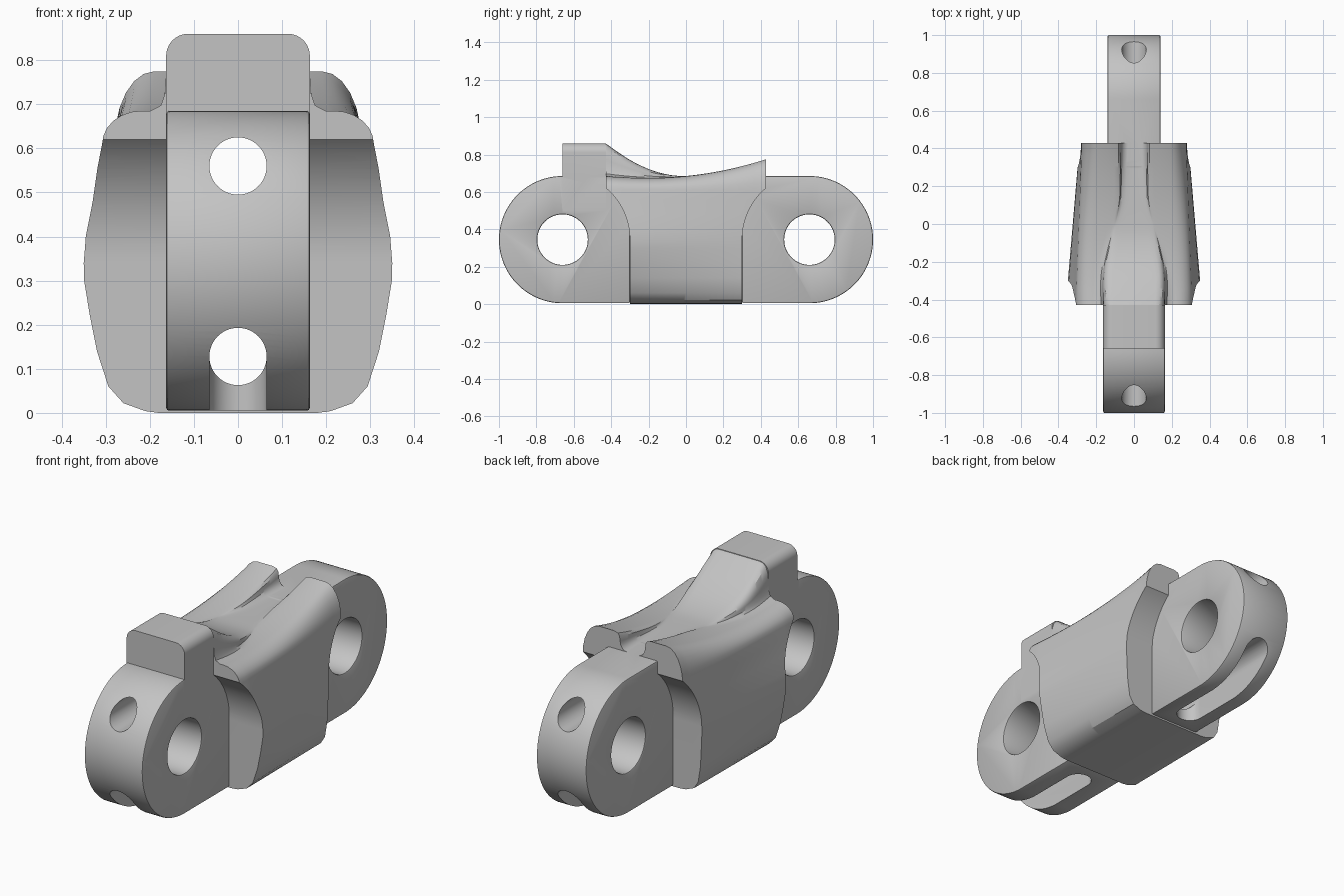
import bpy, bmesh, math

old = bpy.data.objects.get("Cube")
if old:
    bpy.data.objects.remove(old, do_unlink=True)

metal = bpy.data.materials.new("light grey metal")
metal.use_nodes = True
GREY = (0.55, 0.55, 0.55, 1)
metal.diffuse_color = GREY
metal.node_tree.nodes["Principled BSDF"].inputs["Base Color"].default_value = GREY

PIN_Y, PIN_Z, LUG_R = 0.66, 0.345, 0.34


def finish(name, bm):
    bmesh.ops.recalc_face_normals(bm, faces=bm.faces)
    mesh = bpy.data.meshes.new(name)
    bm.to_mesh(mesh)
    bm.free()
    ob = bpy.data.objects.new(name, mesh)
    bpy.context.collection.objects.link(ob)
    mesh.materials.append(metal)
    return ob


def loft(name, rings):
    """Skin a list of equal-length closed rings and cap both ends."""
    bm = bmesh.new()
    rows = [[bm.verts.new(p) for p in ring] for ring in rings]
    n = len(rows[0])
    for a, b in zip(rows, rows[1:]):
        for i in range(n):
            j = (i + 1) % n
            bm.faces.new((a[i], a[j], b[j], b[i]))
    bm.faces.new(rows[0])
    bm.faces.new(rows[-1])
    return finish(name, bm)


def prism_x(name, outline, half):
    return loft(name, [[(x, y, z) for y, z in outline] for x in (-half, half)])


def prism_y(name, outline, y0, y1):
    return loft(name, [[(x, y, z) for x, z in outline] for y in (y0, y1)])


def arc(cx, cy, r, a0, a1, n):
    return [(cx + r * math.cos(math.radians(a0 + (a1 - a0) * i / n)),
             cy + r * math.sin(math.radians(a0 + (a1 - a0) * i / n)))
            for i in range(n + 1)]


def circle(cx, cy, r, n=64):
    return arc(cx, cy, r, 0, 360, n)[:-1]


def apply(ob, mod):
    bpy.context.view_layer.objects.active = ob
    bpy.ops.object.modifier_apply(modifier=mod.name)


def boolean(ob, other, operation):
    mod = ob.modifiers.new("boolean", 'BOOLEAN')
    mod.operation, mod.solver, mod.object = operation, 'EXACT', other
    apply(ob, mod)
    bpy.data.objects.remove(other, do_unlink=True)


def curve_at(points, t):
    """Smooth interpolation through (t, value) points."""
    if t <= points[0][0]:
        return points[0][1]
    for i in range(len(points) - 1):
        (a, va), (b, vb) = points[i], points[i + 1]
        if t <= b:
            p = points[max(i - 1, 0)]
            q = points[min(i + 2, len(points) - 1)]
            ma = (vb - p[1]) / (b - p[0]) * (b - a)
            mb = (q[1] - va) / (q[0] - a) * (b - a)
            u = (t - a) / (b - a)
            return ((2*u**3 - 3*u*u + 1) * va + (u**3 - 2*u*u + u) * ma
                    + (3*u*u - 2*u**3) * vb + (u**3 - u*u) * mb)
    return points[-1][1]


# Middle body: height of the centre ridge, its half width, and side flare
RIDGE = [(-.43, .86), (-.36, .81), (-.28, .76), (-.18, .715), (-.08, .69), (.02, .684), (.44, .684)]
WIDTH = [(-.44, .163), (-.28, .163), (-.15, .14), (0, .1), (.12, .075), (.25, .07), (.44, .07)]
SIDE = [(0, .18, .18), (.004, .21, .21), (.022, .26, .255), (.06, .294, .278),
        (.14, .32, .29), (.22, .336, .294), (.3, .349, .297), (.34, .35, .297),
        (.4, .345, .296), (.48, .328, .291), (.56, .315, .286), (.61, .306, .283)]


def section(y):
    t = min(max((y + .3) / .62, -.1), 1.1)
    top = .675 + (.1 * ((y + .2) / .63) ** 2 if y > -.2 else .2 * (y + .2) ** 2)
    c, w = curve_at(RIDGE, y), curve_at(WIDTH, y)
    d = c - top
    half = [(f + (b - f) * t, z) for z, f, b in SIDE]
    x0, z0 = half[-1]
    # rounded shoulder from the side wall to the wing top
    reach = .09
    for a in range(15, 91, 15):
        s = math.radians(a)
        half.append((x0 - reach * (1 - math.cos(s)), z0 + (top - z0) * math.sin(s)))
    # blend between the wing top and the ridge or groove
    half += [(w + .035, top), (w + .012, c - .93 * d), (w + .003, c - .78 * d),
             (w, c - .5 * d), (w - .003, c - .3 * d), (w - .015, c - .1 * d),
             (w - .03, c - .02 * d), (w - .05, c)]
    return [(x, y, z) for x, z in half] + [(-x, y, z) for x, z in reversed(half)]


STEPS = 60
link = loft("link_body", [section(-.44 + .88 * i / STEPS) for i in range(STEPS + 1)])

# Trim the wing ends concentric with the pins
right = [(.3, -.1)] + arc(PIN_Y, PIN_Z, .36, 180, 130.2, 24) + [(.43, 1)]
trim = right + [(-y, z) for y, z in reversed(right)]
boolean(link, prism_x("trim", trim, .6), 'INTERSECT')

# Lugs with pin holes and finely broken edges
for name, side, half in (("front_lug", -1, .163), ("back_lug", 1, .14)):
    outline = arc(PIN_Y, PIN_Z, LUG_R, -90, 90, 64) + [(.3, PIN_Z + LUG_R), (.3, PIN_Z - LUG_R)]
    lug = prism_x(name, [(side * y, z) for y, z in outline], half)
    boolean(lug, prism_x("pin_hole", circle(side * PIN_Y, PIN_Z, .135), .5), 'DIFFERENCE')
    bevel = lug.modifiers.new("edge", 'BEVEL')
    bevel.width, bevel.segments = .007, 2
    bevel.limit_method, bevel.angle_limit = 'ANGLE', math.radians(50)
    apply(lug, bevel)
    boolean(link, lug, 'UNION')

# Raised stop block on the front lug
block = [(.163, .5)] + arc(.113, .81, .05, 0, 90, 10)
block += [(-x, z) for x, z in reversed(block)]
boolean(link, prism_y("stop_block", block, -.66, -.428), 'UNION')

# Lengthwise bores and the open slots beneath each lug
for z in (.56, .128):
    boolean(link, prism_y("bore", circle(0, z, .065, 48), -1.2, 1.2), 'DIFFERENCE')
for side in (-1, 1):
    plan = arc(0, .425, .065, 180, 360, 24) + [(.065, 1.2), (-.065, 1.2)]
    slot = loft("slot", [[(x, side * y, z) for x, y in plan] for z in (-.1, .128)])
    boolean(link, slot, 'DIFFERENCE')

link.name = "chain_link"
bpy.ops.object.select_all(action='DESELECT')
link.select_set(True)
bpy.context.view_layer.objects.active = link
bpy.ops.object.shade_smooth_by_angle(angle=math.radians(32))
